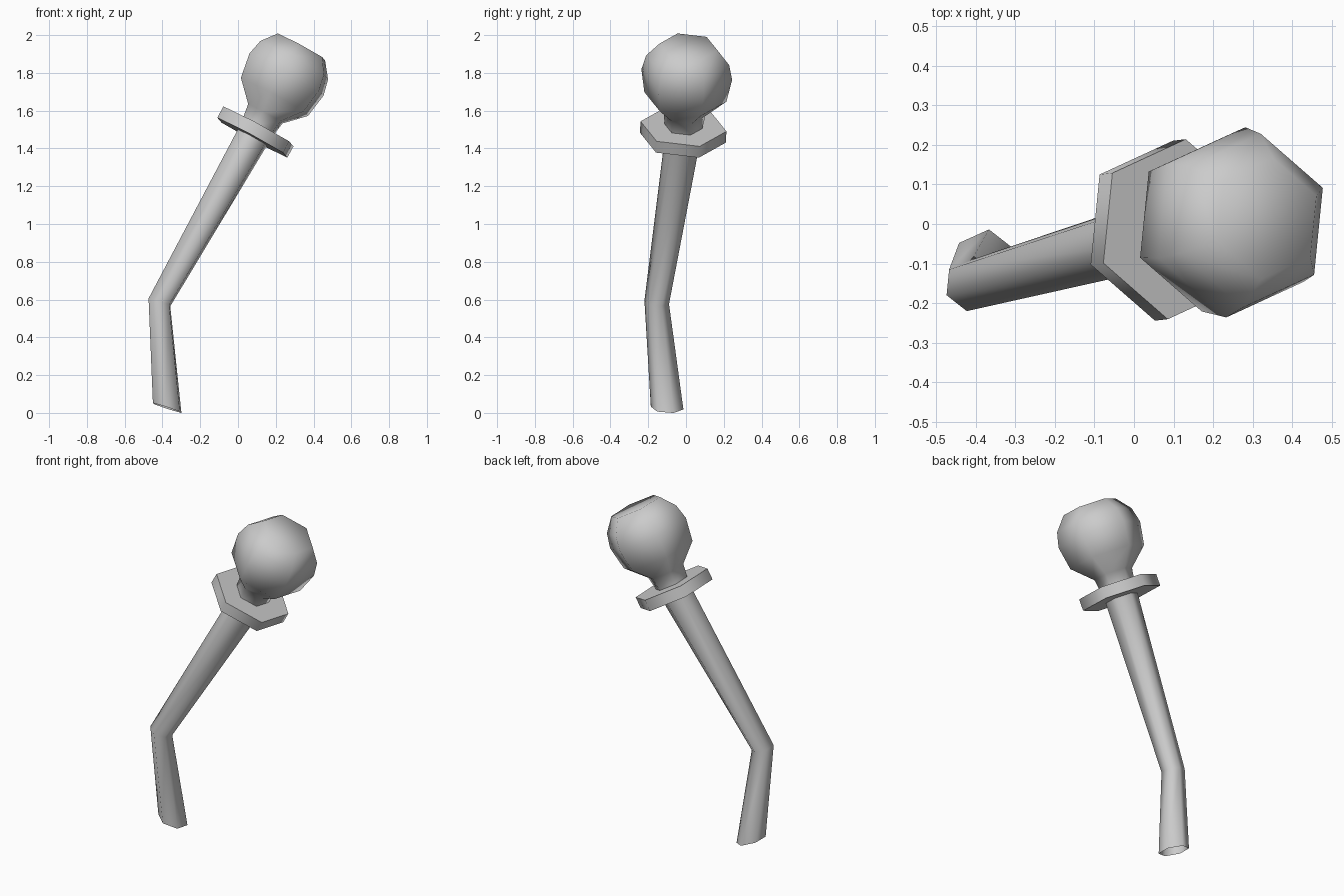
import bpy, bmesh, math
from mathutils import Vector

cube = bpy.data.objects.get("Cube")
if cube:
    bpy.data.objects.remove(cube, do_unlink=True)

SIDES = 6
grey = bpy.data.materials.new("grey")
grey.use_nodes = True
COLOUR = (0.6, 0.6, 0.6, 1)
grey.diffuse_color = COLOUR
grey.node_tree.nodes["Principled BSDF"].inputs["Base Color"].default_value = COLOUR


def ring(bm, centre, axis, radius):
    """Hexagon around an axis, with two corners pointing along the y direction."""
    n = Vector(axis).normalized()
    v = Vector((0.1, 1, 0))
    v.z = -v.dot(n) / n.z
    v.normalize()
    u = v.cross(n)
    corners = []
    for i in range(SIDES):
        a = 2 * math.pi * i / SIDES
        corners.append(bm.verts.new(
            Vector(centre) + radius * (math.cos(a) * v - math.sin(a) * u)))
    return corners


def loft(name, sections, cap_bottom=True, cap_top=True):
    """Skin a list of (centre, axis, radius) sections."""
    bm = bmesh.new()
    rings = [ring(bm, *s) for s in sections]
    for low, high in zip(rings, rings[1:]):
        for i in range(SIDES):
            j = (i + 1) % SIDES
            bm.faces.new((low[i], low[j], high[j], high[i]))
    if cap_bottom:
        bm.faces.new(rings[0][::-1])
    if cap_top:
        bm.faces.new(rings[-1])
    bmesh.ops.recalc_face_normals(bm, faces=bm.faces[:])
    mesh = bpy.data.meshes.new(name)
    bm.to_mesh(mesh)
    bm.free()
    mesh.materials.append(grey)
    mesh.shade_smooth()
    mesh.set_sharp_from_angle(angle=math.radians(65))
    obj = bpy.data.objects.new(name, mesh)
    bpy.context.collection.objects.link(obj)
    return obj


# Tilted axis shared by the collar and the knob
AXIS = Vector((0.475, 0.055, 0.877)).normalized()
HUB = Vector((0.092, -0.015, 1.487))


def along(t, radius):
    return (HUB + AXIS * t, AXIS, radius)


# Bent hollow lever, open at its foot
loft("lever_shaft", [
    ((-0.375, -0.10, 0.026), (0.31, 0.05, 0.95), 0.087),
    ((-0.416, -0.155, 0.585), (0.30, 0.10, 0.95), 0.066),
    along(-0.03, 0.095),
], cap_bottom=False)

# Flat hexagonal collar
loft("collar", [along(-0.034, 0.23), along(0.034, 0.23)])

# Faceted round knob on a short neck
PROFILE = [(0.03, 0.1), (0.11, 0.112), (0.212, 0.22), (0.347, 0.243),
           (0.433, 0.222), (0.513, 0.155)]
loft("knob", [along(t, r) for t, r in PROFILE], cap_bottom=False)
